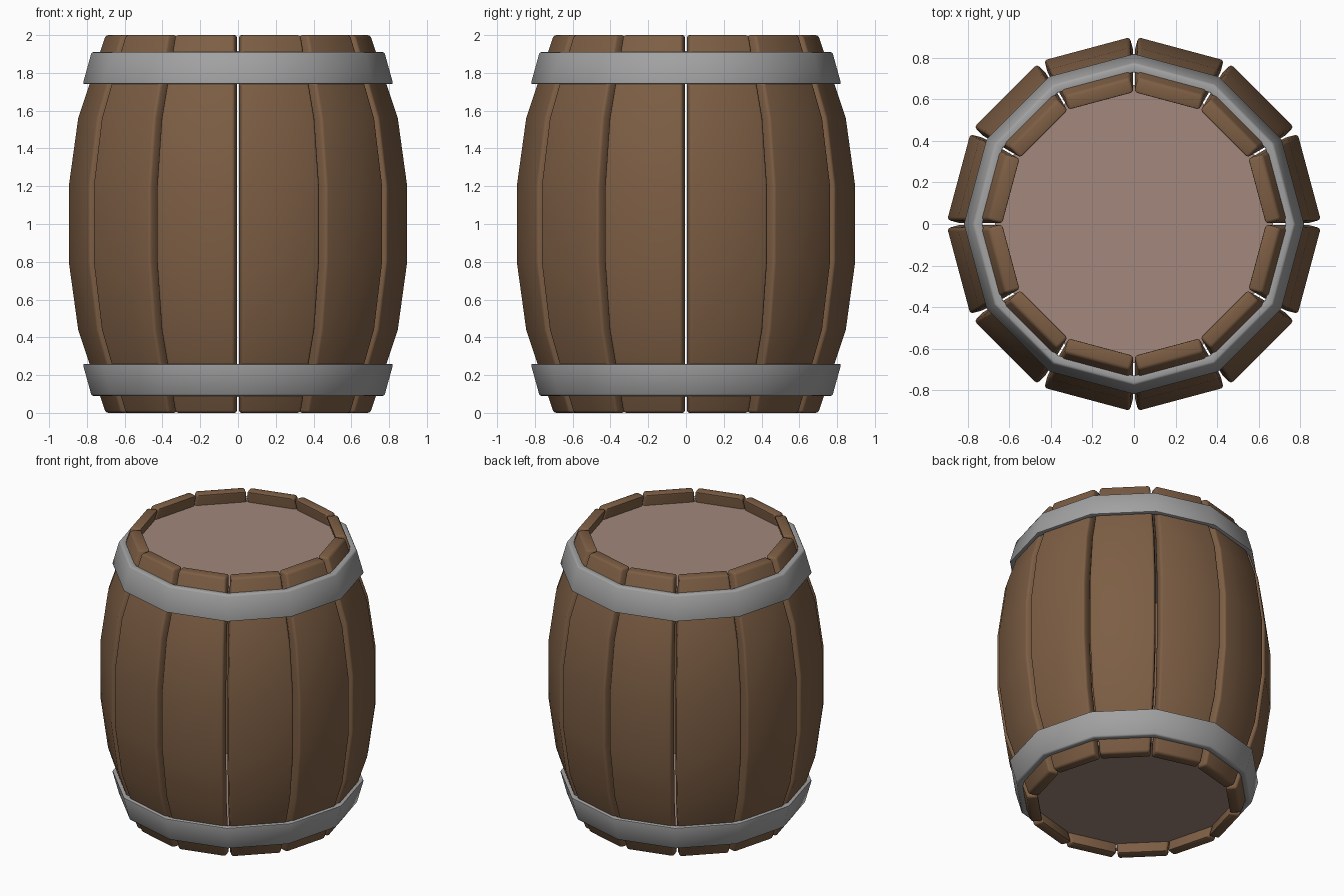
import bpy, bmesh, math
from mathutils import Matrix

if "Cube" in bpy.data.objects:
    bpy.data.objects.remove(bpy.data.objects["Cube"])

SIDES = 12
HALF = math.pi / SIDES


def material(name, rgb):
    m = bpy.data.materials.new(name)
    m.diffuse_color = (*rgb, 1)
    m.use_nodes = True
    m.node_tree.nodes["Principled BSDF"].inputs["Base Color"].default_value = m.diffuse_color
    return m


WOOD = material("brown wood", (0.205, 0.112, 0.058))
METAL = material("grey iron", (0.36, 0.36, 0.36))
LID = material("pale lid wood", (0.36, 0.245, 0.20))


def finish(bm, name, mat, bevel):
    """Soften the hard edges, shade by angle and make the mesh."""
    bmesh.ops.recalc_face_normals(bm, faces=bm.faces)
    if bevel:
        hard = [e for e in bm.edges if e.calc_face_angle(0) > math.radians(40)]
        bmesh.ops.bevel(bm, geom=hard, offset=bevel, segments=2, profile=0.5,
                        affect='EDGES', clamp_overlap=True)
    for f in bm.faces:
        f.smooth = True
    for e in bm.edges:
        e.smooth = e.calc_face_angle(0) < math.radians(50)
    me = bpy.data.meshes.new(name)
    bm.to_mesh(me)
    bm.free()
    me.materials.append(mat)
    return me


def add(name, me, angle=0.0):
    ob = bpy.data.objects.new(name, me)
    ob.matrix_world = Matrix.Rotation(angle, 4, 'Z')
    bpy.context.collection.objects.link(ob)


def bridge(bm, loops, closed):
    """Skin a row of equal vertex loops; close the row or cap its ends."""
    n = len(loops[0])
    for i in range(len(loops) if closed else len(loops) - 1):
        a, b = loops[i], loops[(i + 1) % len(loops)]
        for j in range(n):
            k = (j + 1) % n
            bm.faces.new((a[j], a[k], b[k], b[j]))
    if not closed:
        bm.faces.new(loops[0])
        bm.faces.new(loops[-1])


# Staves: bowed planks of rectangular section, meeting at their inner edges
PROFILE = [(0, 0.685), (0.44, 0.826), (0.8, 0.874), (1.2, 0.874), (1.56, 0.826), (2, 0.685)]
THICK = 0.075
bm = bmesh.new()
rows = []
for z, r in PROFILE:
    inner = r - THICK
    w = inner * math.tan(HALF) - 0.001
    rows.append([bm.verts.new(p) for p in
                 ((inner, -w, z), (r, -w, z), (r, w, z), (inner, w, z))])
bridge(bm, rows, False)
stave = finish(bm, "stave", WOOD, 0.014)
for i in range(SIDES):
    add(f"stave_{i + 1}", stave, HALF + i * 2 * HALF)


# Hoops: twelve-sided tapered bands, mirrored top to bottom
def hoop(name, flip):
    section = [(0.775, 1.74), (0.822, 1.74), (0.775, 1.91), (0.728, 1.91)]
    bm = bmesh.new()
    rows = []
    for i in range(SIDES):
        a = i * 2 * HALF
        rows.append([bm.verts.new((r * math.cos(a), r * math.sin(a), 2 - z if flip else z))
                     for r, z in section])
    bridge(bm, rows, True)
    add(name, finish(bm, name, METAL, 0.01))


hoop("top_hoop", False)
hoop("bottom_hoop", True)


# Lids: recessed twelve-sided boards at both ends
def lid(name, z):
    bm = bmesh.new()
    bmesh.ops.create_cone(bm, cap_ends=True, segments=SIDES, radius1=0.67, radius2=0.67,
                          depth=0.03, matrix=Matrix.Translation((0, 0, z)))
    add(name, finish(bm, name, LID, 0))


lid("top_lid", 1.9)
lid("bottom_lid", 0.1)
